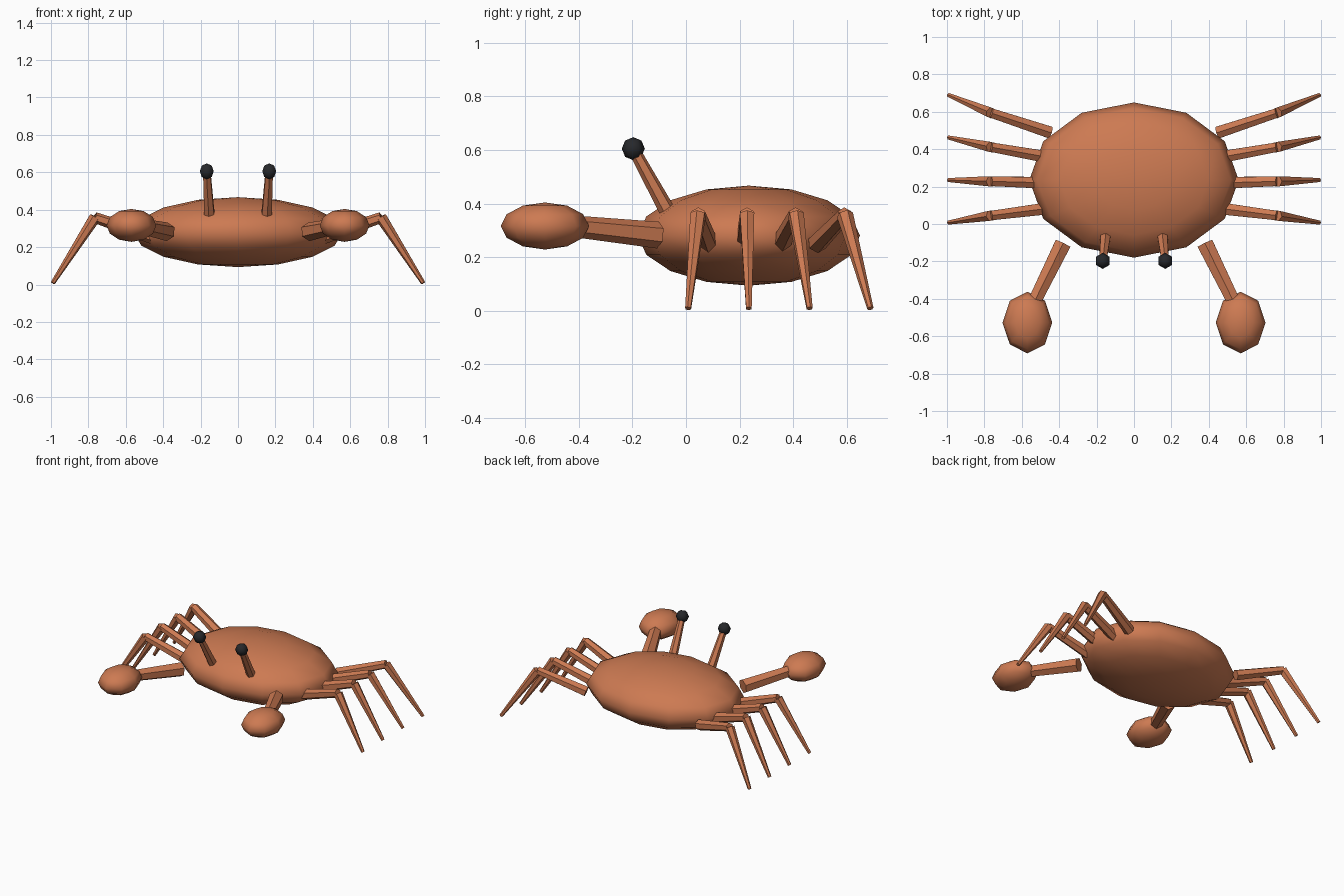
import bpy
from mathutils import Vector

if "Cube" in bpy.data.objects:
    bpy.data.objects.remove(bpy.data.objects["Cube"])


def material(name, rgb):
    m = bpy.data.materials.new(name)
    m.diffuse_color = (*rgb, 1)
    m.use_nodes = True
    m.node_tree.nodes["Principled BSDF"].inputs["Base Color"].default_value = m.diffuse_color
    return m


SHELL = material("orange shell", (0.61, 0.195, 0.085))
BLACK = material("eye black", (0.02, 0.021, 0.024))


def ellipsoid(name, center, radii, segments, rings, mat):
    bpy.ops.mesh.primitive_uv_sphere_add(segments=segments, ring_count=rings, radius=1, location=center)
    ob = bpy.context.object
    ob.name = name
    ob.scale = radii
    bpy.ops.object.transform_apply(location=False, rotation=False, scale=True)
    bpy.ops.object.shade_smooth()
    ob.data.materials.append(mat)
    return ob


def rod(name, a, b, r1, r2, sides=6):
    """Tapered flat-faced rod from a to b."""
    a, b = Vector(a), Vector(b)
    d = b - a
    bpy.ops.mesh.primitive_cone_add(vertices=sides, radius1=r1, radius2=r2, depth=d.length,
                                    location=(a + b) / 2,
                                    rotation=d.to_track_quat('Z', 'Y').to_euler())
    ob = bpy.context.object
    ob.name = name
    ob.data.materials.append(SHELL)
    return ob


# Shell
ellipsoid("body", (0, 0.235, 0.28), (0.56, 0.415, 0.187), 12, 8, SHELL)

for s, side in ((-1, "left"), (1, "right")):
    # Claw and arm
    rod(f"{side}_arm", (s * 0.38, -0.105, 0.282), (s * 0.54, -0.43, 0.316), 0.05, 0.04)
    ellipsoid(f"{side}_claw", (s * 0.57, -0.527, 0.316), (0.133, 0.165, 0.088), 8, 6, SHELL)

    # Eye on its stalk
    rod(f"{side}_eye_stalk", (s * 0.152, -0.063, 0.36), (s * 0.167, -0.197, 0.605), 0.031, 0.022)
    ellipsoid(f"{side}_eye", (s * 0.167, -0.197, 0.605), (0.043, 0.043, 0.043), 6, 4, BLACK)

    # Four jointed legs, fanning out from front to back
    for i in range(4):
        hip = (s * 0.45, 0.085 + 0.135 * i, 0.25)
        knee = (s * 0.765, 0.045 + 0.183 * i, 0.358)
        foot = (s * 0.99, 0.008 + 0.227 * i, 0.008)
        rod(f"{side}_upper_leg_{i + 1}", hip, knee, 0.037, 0.029)
        rod(f"{side}_lower_leg_{i + 1}", knee, foot, 0.031, 0.012)
